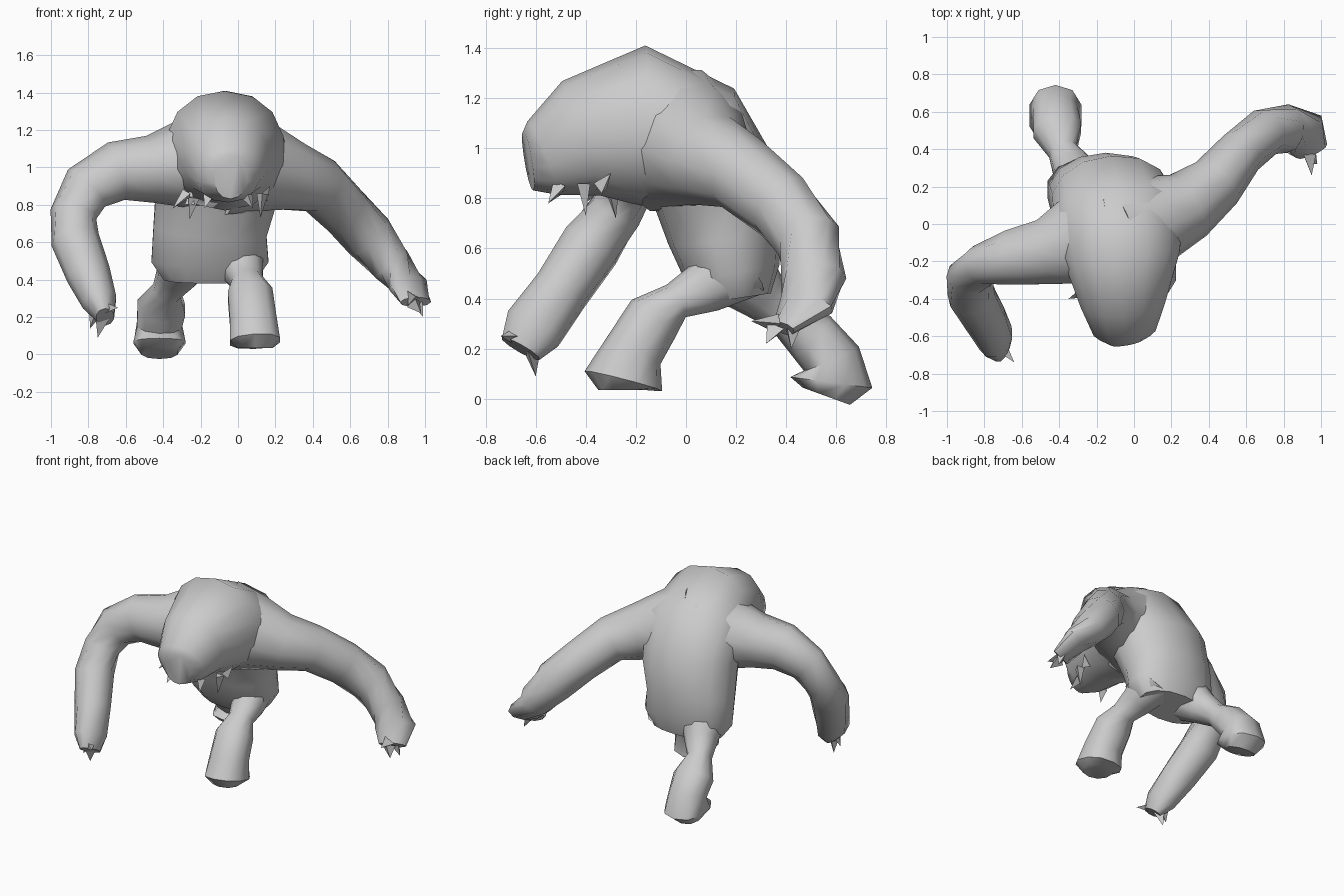
import bpy, bmesh, math
from mathutils import Vector


def finish(name, bm):
    bmesh.ops.recalc_face_normals(bm, faces=bm.faces)
    me = bpy.data.meshes.new(name)
    bm.to_mesh(me)
    bm.free()
    ob = bpy.data.objects.new(name, me)
    bpy.context.collection.objects.link(ob)
    bpy.ops.object.select_all(action='DESELECT')
    ob.select_set(True)
    bpy.context.view_layer.objects.active = ob
    bpy.ops.object.shade_smooth_by_angle(angle=math.radians(50))
    return ob


def loft(name, secs, ref, n=10, power=1.0):
    """Skin rings (x, y, z, radius along ref, other radius) along a path."""
    bm = bmesh.new()
    pts = [Vector(s[:3]) for s in secs]
    rings = []
    for i, s in enumerate(secs):
        t = (pts[min(i + 1, len(pts) - 1)] - pts[max(i - 1, 0)]).normalized()
        u = Vector(ref)
        u = (u - t * u.dot(t)).normalized()
        v = t.cross(u)
        ring = []
        for k in range(n):
            a = 2 * math.pi * (k + 0.5) / n
            c, d = math.cos(a), math.sin(a)
            c = math.copysign(abs(c) ** power, c) * s[3]
            d = math.copysign(abs(d) ** power, d) * s[4]
            ring.append(bm.verts.new(pts[i] + u * c + v * d))
        rings.append(ring)
    for r, q in zip(rings, rings[1:]):
        for k in range(n):
            j = (k + 1) % n
            bm.faces.new((r[k], r[j], q[j], q[k]))
    bm.faces.new(rings[0])
    bm.faces.new(rings[-1])
    return finish(name, bm)


def spikes(name, pairs, radius):
    """Small three-sided spikes from base point to tip."""
    bm = bmesh.new()
    for base, tip in pairs:
        b, t = Vector(base), Vector(tip)
        q = (t - b).to_track_quat('Z', 'Y')
        ring = [bm.verts.new(b + q @ Vector((radius * math.cos(a), radius * math.sin(a), 0)))
                for a in (0, 2.094, 4.189)]
        top = bm.verts.new(t)
        for k in range(3):
            bm.faces.new((ring[k], ring[(k + 1) % 3], top))
        bm.faces.new(ring)
    return finish(name, bm)


# Hunched head, back and pelvis in one curved body
loft("body", [
    (-.04, -.63, .95, .09, .12),
    (-.05, -.57, .96, .17, .16),
    (-.06, -.42, 1.04, .23, .24),
    (-.07, -.17, 1.09, .32, .32),
    (-.08, .02, 1.03, .36, .27),
    (-.12, .12, .85, .33, .26),
    (-.15, .155, .66, .31, .23),
    (-.15, .185, .50, .32, .19),
    (-.15, .20, .40, .25, .14),
], (1, 0, 0), n=14, power=.93)

# Arm on the -x side, reaching forward, with a flared shoulder
loft("left_arm", [
    (-.10, -.04, 1.04, .30, .28),
    (-.28, -.08, 1.02, .26, .24),
    (-.47, -.15, .99, .185, .18),
    (-.65, -.18, .98, .155, .16),
    (-.81, -.22, .89, .11, .14),
    (-.88, -.28, .75, .11, .125),
    (-.87, -.38, .61, .125, .13),
    (-.80, -.50, .43, .115, .12),
    (-.74, -.61, .28, .125, .095),
    (-.71, -.66, .20, .09, .05),
], (0, 1, 0))

# Arm on the +x side, swung back, with a flared shoulder
loft("right_arm", [
    (-.05, -.04, 1.03, .30, .30),
    (.12, .03, 1.0, .25, .24),
    (.29, .10, .95, .19, .19),
    (.44, .22, .90, .155, .155),
    (.57, .38, .77, .145, .13),
    (.70, .49, .63, .14, .13),
    (.82, .51, .48, .115, .13),
    (.91, .48, .37, .075, .135),
    (.95, .39, .28, .035, .09),
], (0, 0, 1))

# Legs with thin knees and blunt feet
loft("right_leg", [
    (-.01, .20, .55, .15, .17),
    (.03, .07, .44, .11, .105),
    (.05, -.04, .39, .085, .075),
    (.065, -.13, .32, .125, .115),
    (.08, -.21, .19, .13, .12),
    (.09, -.25, .07, .14, .16),
    (.09, -.25, .035, .10, .10),
], (1, 0, 0), power=.88)
loft("left_leg", [
    (-.28, .20, .52, .15, .16),
    (-.33, .30, .42, .11, .11),
    (-.38, .39, .34, .08, .08),
    (-.41, .50, .25, .135, .11),
    (-.42, .58, .16, .125, .12),
    (-.42, .58, .065, .145, .165),
    (-.42, .56, .01, .10, .10),
], (1, 0, 0), power=.88)

# Finger tips
spikes("left_claws", [
    ((-.72, -.66, .25), (-.64, -.74, .25)),
    ((-.73, -.62, .20), (-.75, -.60, .09)),
    ((-.76, -.62, .23), (-.79, -.62, .14))], .045)
spikes("right_claws", [
    ((.93, .37, .30), (.95, .26, .31)),
    ((.95, .42, .30), (.99, .42, .20)),
    ((.94, .36, .28), (.98, .32, .22))], .045)

# Tusks and teeth along the jaw
spikes("tusks", [
    ((-.27, -.36, .86), (-.35, -.40, .78)),
    ((-.25, -.29, .80), (-.25, -.28, .90)),
    ((-.24, -.30, .84), (-.26, -.28, .72)),
    ((.13, -.40, .86), (.12, -.40, .73)),
    ((.13, -.34, .84), (.17, -.30, .90)),
    ((.05, -.50, .85), (.08, -.55, .78)),
    ((-.16, -.50, .85), (-.18, -.55, .78))], .035)
